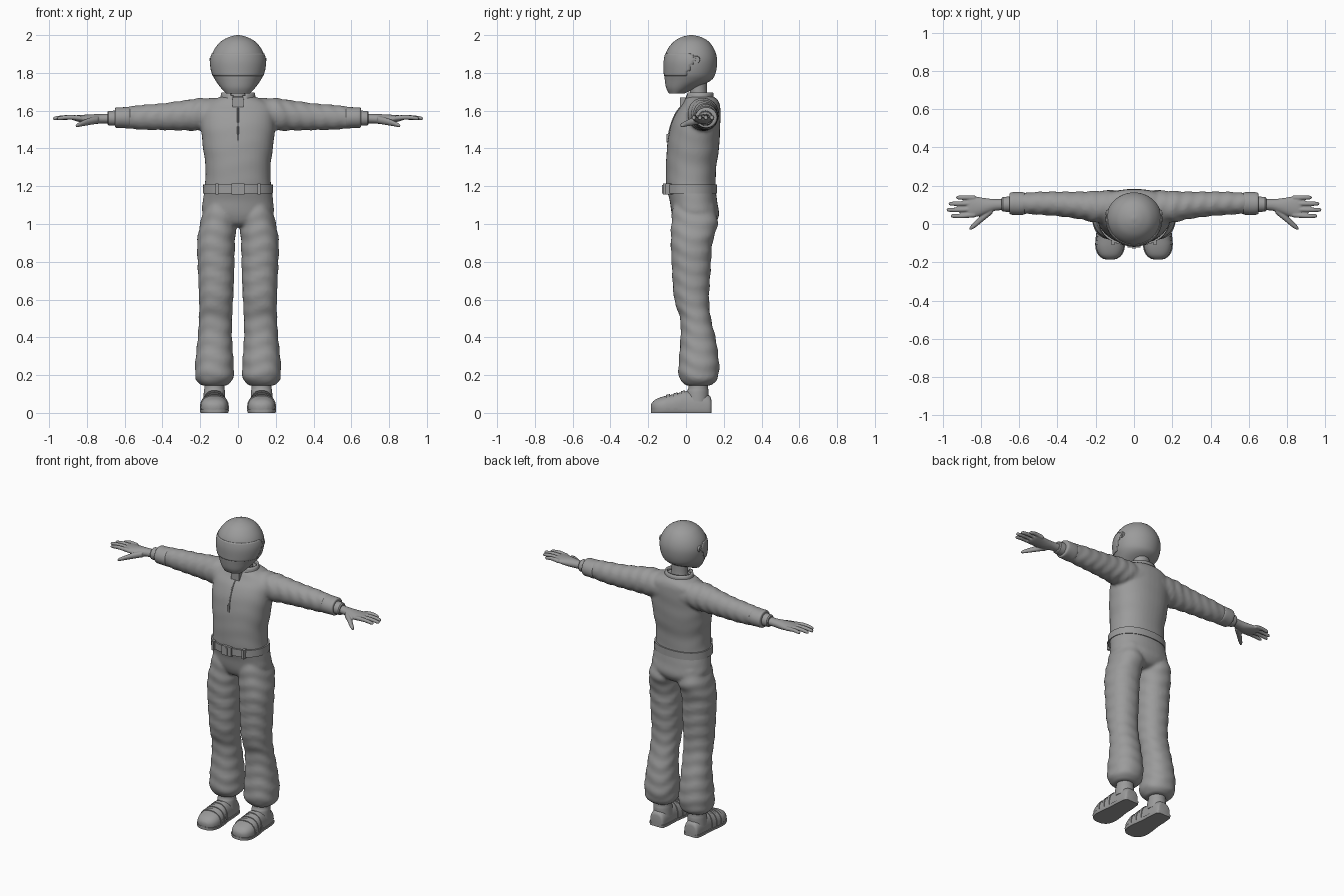
import bpy, bmesh
from math import sin, cos, pi, copysign
from mathutils import Vector, Matrix

if "Cube" in bpy.data.objects:
    bpy.data.objects.remove(bpy.data.objects["Cube"])

grey = bpy.data.materials.new("plain_grey")
grey.use_nodes = True
colour = (0.33, 0.33, 0.33, 1)
grey.diffuse_color = colour
grey.node_tree.nodes["Principled BSDF"].inputs["Base Color"].default_value = colour


def resample(sections, steps):
    """Smoothly interpolate cross-sections with a Catmull-Rom spline."""
    rows = [Vector(s) for s in sections]
    dense = []
    for i in range(len(rows) - 1):
        a, b, c, d = rows[max(i - 1, 0)], rows[i], rows[i + 1], rows[min(i + 2, len(rows) - 1)]
        for k in range(steps):
            t = k / steps
            dense.append(b + (c - a) * (t / 2) + (a * 2 - b * 5 + c * 4 - d) * (t * t / 2)
                         + (b * 3 - a - c * 3 + d) * (t ** 3 / 2))
    return dense + [rows[-1]]


def loft(bm, sections, axis, side=1, steps=6, sides=40, folds=0, freq=60,
         square=1, low=None, high=None, caps=True):
    """Skin sections (position, two centres, two radii) along an axis."""
    shift = "xyz".index(axis)
    rings = []
    for t, u, v, ru, rv in resample(sections, steps):
        ring = []
        for j in range(sides):
            a = 2 * pi * j / sides
            f = 1 + folds * sin(freq * t + 2 * sin(a) + cos(3 * a))
            cu, cv = (copysign(abs(w) ** square, w) for w in (cos(a), sin(a)))
            co = [0, 0, 0]
            for k, w in enumerate((t, u + ru * f * cu, v + rv * f * cv)):
                co[(shift + k) % 3] = w
            if low is not None:
                co[2] = max(low, co[2])
            if high is not None:
                co[2] = min(high, co[2])
            co[0] *= side
            ring.append(bm.verts.new(co))
        rings.append(ring)
    for r, q in zip(rings, rings[1:]):
        for j in range(sides):
            k = (j + 1) % sides
            bm.faces.new((r[j], r[k], q[k], q[j]))
    if caps:
        bm.faces.new(rings[0])
        bm.faces.new(rings[-1])


def finish(name, bm, voxel=0, smooth=0, thick=0, angle=0.6):
    """Turn the bmesh into a shaded object, optionally fusing its volumes."""
    bmesh.ops.recalc_face_normals(bm, faces=bm.faces)
    mesh = bpy.data.meshes.new(name)
    bm.to_mesh(mesh)
    bm.free()
    obj = bpy.data.objects.new(name, mesh)
    bpy.context.collection.objects.link(obj)
    mesh.materials.append(grey)
    bpy.ops.object.select_all(action="DESELECT")
    obj.select_set(True)
    bpy.context.view_layer.objects.active = obj
    bpy.ops.object.shade_smooth_by_angle(angle=angle)
    if voxel:
        fuse = obj.modifiers.new("fuse", "REMESH")
        fuse.mode = "VOXEL"
        fuse.voxel_size = voxel
        fuse.use_smooth_shade = True
        soften = obj.modifiers.new("soften", "SMOOTH")
        soften.iterations = smooth
    if thick:
        obj.modifiers.new("thickness", "SOLIDIFY").thickness = thick
    return obj


def part(name, sections, axis, thick=0, **options):
    bm = bmesh.new()
    loft(bm, sections, axis, **options)
    return finish(name, bm, thick=thick)


def box(name, centre, size):
    bm = bmesh.new()
    place = Matrix.Translation(centre) @ Matrix.Diagonal((*size, 1))
    bmesh.ops.create_cube(bm, size=1, matrix=place)
    return finish(name, bm)


# Jumpsuit: trunk, sleeves and trouser legs fused into one skin
trunk = [(.985, 0, .05, .06, .06), (1, 0, .05, .13, .1), (1.05, 0, .05, .185, .125),
         (1.12, 0, .04, .187, .125), (1.19, 0, .027, .177, .13), (1.3, 0, .027, .172, .133),
         (1.4, 0, .037, .185, .138), (1.5, 0, .047, .195, .133), (1.58, 0, .063, .195, .12),
         (1.63, 0, .08, .18, .1), (1.66, 0, .08, .13, .085), (1.675, 0, .075, .085, .068)]
sleeve = [(.08, .09, 1.58, .085, .085), (.2, .09, 1.58, .083, .086), (.28, .097, 1.575, .072, .08),
          (.4, .105, 1.568, .064, .071), (.5, .108, 1.565, .06, .066), (.6, .107, 1.563, .052, .056)]
trouser = [(1.1, .09, .04, .085, .11), (1, .105, .045, .096, .123), (.9, .116, .03, .1, .11),
           (.75, .116, .028, .096, .102), (.6, .116, .03, .09, .092), (.5, .119, .05, .088, .082),
           (.38, .123, .065, .092, .095), (.25, .125, .068, .103, .108),
           (.18, .125, .066, .098, .1), (.145, .125, .065, .07, .065)]
suit = bmesh.new()
loft(suit, trunk, "z", folds=.005, square=.9)
for side in (1, -1):
    loft(suit, sleeve, "x", side, folds=.035, freq=90)
    loft(suit, trouser, "z", side, folds=.025, freq=75, square=.92)
finish("jumpsuit", suit, voxel=.009, smooth=4)

# Belt with buckle and loops
part("belt", [(1.162, 0, .025, .186, .139), (1.208, 0, .025, .184, .139)], "z",
     steps=1, square=.9, sides=64)
box("belt_buckle", (0, -.114, 1.185), (.07, .016, .06))
box("buckle_bar", (0, -.12, 1.185), (.02, .014, .045))
for side in (1, -1):
    box("belt_loop", (side * .11, -.09, 1.185), (.016, .04, .058))

# Front zip following the chest, with its pull and placket
zip_curve = bpy.data.curves.new("zip", "CURVE")
zip_curve.dimensions = "3D"
zip_curve.bevel_depth = .004
path = [(0, v - rv, t, 1) for t, u, v, ru, rv in resample(trunk, 6) if 1.45 < t < 1.65]
line = zip_curve.splines.new("POLY")
line.points.add(len(path) - 1)
for point, co in zip(line.points, path):
    point.co = co
zip_curve.materials.append(grey)
bpy.context.collection.objects.link(bpy.data.objects.new("zip", zip_curve))
box("zip_pull", (0, -.098, 1.455), (.012, .012, .045))
box("collar_placket", (0, -.01, 1.645), (.06, .045, .05))

# Stand-up collar, open at the throat
collar = bmesh.new()
loft(collar, [(1.645, 0, .07, .098, .08), (1.697, 0, .072, .088, .072)], "z", steps=3, caps=False)
gap = [f for f in collar.faces if f.calc_center_median().y < .03
       and abs(f.calc_center_median().x) < .035]
bmesh.ops.delete(collar, geom=gap, context="FACES")
finish("collar", collar, thick=.012)
part("neck", [(1.62, 0, .068, .062, .055), (1.7, 0, .066, .052, .046),
              (1.8, 0, .062, .055, .05)], "z")

# Helmet with raised visor, hinges
helmet = [(1.69, 0, -.05, .062, .04), (1.72, 0, -.025, .09, .08), (1.76, 0, .01, .119, .122),
          (1.8, 0, .021, .138, .136), (1.865, 0, .025, .145, .14), (1.92, 0, .026, .128, .126),
          (1.965, 0, .028, .092, .093), (1.99, 0, .028, .047, .05), (2, 0, .028, .008, .008)]
part("helmet", helmet, "z", sides=56)
visor = bmesh.new()
shell = [(t, u, v, ru + .003, rv + .003) for t, u, v, ru, rv in resample(helmet, 6)
         if 1.78 < t < 1.905]
loft(visor, shell, "z", steps=1, sides=56, caps=False)
back = [f for f in visor.faces
        if f.calc_center_median().y > .05 - abs(f.calc_center_median().z - 1.87) * .6]
bmesh.ops.delete(visor, geom=back, context="FACES")
finish("visor", visor, thick=.005)

hand = [(.64, .103, 1.56, .03, .026), (.72, .1, 1.557, .03, .025), (.77, .094, 1.555, .04, .026),
        (.82, .09, 1.557, .052, .021), (.86, .09, 1.56, .055, .015), (.875, .09, 1.561, .045, .009)]
thumb = [(.74, .075, 1.552, .022, .02), (.79, .035, 1.542, .022, .019),
         (.83, -.002, 1.53, .017, .014), (.853, -.02, 1.522, .011, .01), (.86, -.026, 1.52, .003, .003)]
shoe = [(.135, .03, .125, .03, .03), (.125, .03, .125, .06, .048), (.07, .03, .125, .085, .056),
        (0, .03, .125, .085, .06), (-.06, .03, .125, .07, .069), (-.12, .03, .125, .057, .072),
        (-.16, .03, .125, .042, .058), (-.18, .03, .125, .024, .034), (-.186, .03, .125, .01, .012)]

for side, word in ((1, "left"), (-1, "right")):
    part(word + "_visor_hinge", [(.135, .055, 1.87, .02, .02), (.146, .055, 1.87, .018, .018)],
         "x", side=side, steps=1, sides=24)
    part(word + "_hinge_cap", [(.14, .055, 1.87, .009, .009), (.15, .055, 1.87, .008, .008)],
         "x", side=side, steps=1, sides=16)

    # Sleeve band and inner wrist cuff
    part(word + "_sleeve_band", [(.57, .107, 1.563, .05, .05), (.576, .107, 1.563, .058, .057),
         (.61, .107, 1.563, .06, .055), (.645, .107, 1.563, .057, .054),
         (.651, .107, 1.563, .045, .045)], "x", side=side, steps=4)
    part(word + "_wrist_cuff", [(.64, .103, 1.56, .04, .04), (.685, .103, 1.56, .038, .038),
         (.692, .103, 1.56, .028, .028)], "x", side=side, steps=2)

    # Hand: palm, thumb and four fingers fused together
    bm = bmesh.new()
    loft(bm, hand, "x", side)
    loft(bm, thumb, "x", side, sides=20)
    for y, base, tip in ((.138, .137, .93), (.106, .107, .968), (.074, .076, .979), (.042, .048, .958)):
        finger = [(.83, base, 1.56, .013, .013), ((.83 + tip) / 2, y, 1.565, .012, .012),
                  (tip - .012, y, 1.56, .01, .01), (tip, y, 1.557, .004, .004)]
        loft(bm, finger, "x", side, sides=20)
    finish(word + "_hand", bm, voxel=.004, smooth=3)

    # Shoe with ankle, sole and straps
    part(word + "_shoe", shoe, "y", side=side, low=.004, square=.85)
    part(word + "_sole", [(t, u, v, .05, rv + .005) for t, u, v, ru, rv in shoe], "y",
         side=side, low=0, high=.018, square=.6)
    part(word + "_ankle", [(.06, .125, .06, .058, .06), (.11, .125, .062, .056, .058),
         (.135, .125, .065, .053, .052), (.2, .125, .066, .05, .05)], "z", side=side)
    for start in (-.11, -.07, -.03):
        strap = [(t, u, v, ru + .005, rv + .004) for t, u, v, ru, rv in resample(shoe, 12)
                 if start < t < start + .028]
        part(word + "_shoe_strap", strap, "y", side=side, steps=1, low=.01, square=.85)
